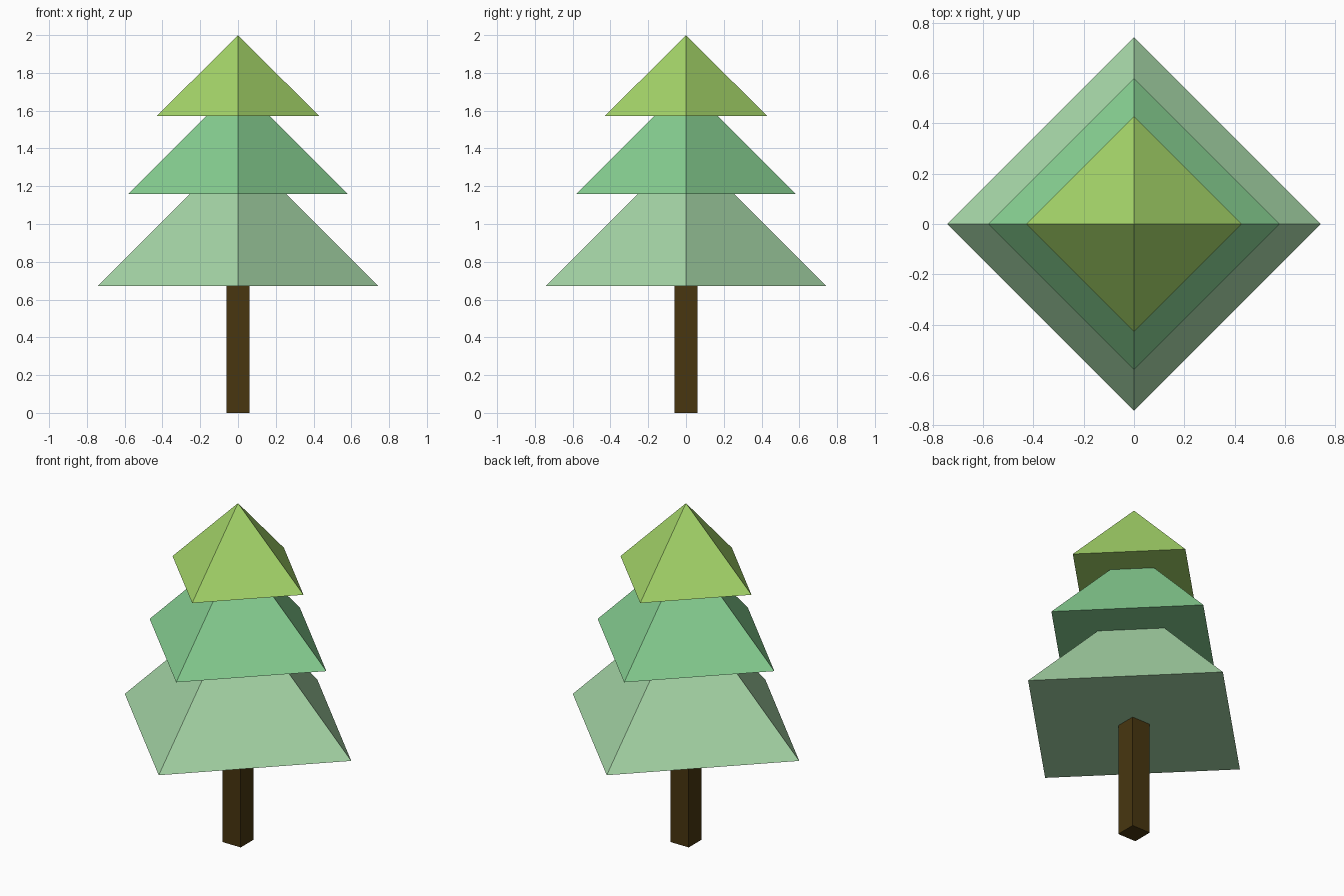
import bpy
import math

if "Cube" in bpy.data.objects:
    bpy.data.objects.remove(bpy.data.objects["Cube"])


def material(name, rgb):
    """Flat colour from 0-255 sRGB values."""
    def lin(c):
        c /= 255
        return c / 12.92 if c <= 0.04045 else ((c + 0.055) / 1.055) ** 2.4
    mat = bpy.data.materials.new(name)
    mat.diffuse_color = (*[lin(c) for c in rgb], 1)
    mat.use_nodes = True
    mat.node_tree.nodes["Principled BSDF"].inputs["Base Color"].default_value = mat.diffuse_color
    return mat


def four_sided(name, r_bottom, r_top, z0, z1, mat, turn=0.0):
    """Four-sided pyramid or post between two heights, corners on the axes unless turned."""
    bpy.ops.mesh.primitive_cone_add(vertices=4, radius1=r_bottom, radius2=r_top,
                                    depth=z1 - z0, location=(0, 0, (z0 + z1) / 2),
                                    rotation=(0, 0, turn))
    obj = bpy.context.object
    obj.name = name
    obj.data.materials.append(mat)
    return obj


# Square trunk, sides facing the axes, ending at the lowest tier
trunk_r = 0.06 * math.sqrt(2)
four_sided("trunk", trunk_r, trunk_r, 0, 0.69,
           material("dark brown", (72, 54, 16)), math.radians(45))

# Foliage tiers: name, corner radius, base height, apex height, colour
tiers = [
    ("lower_foliage", 0.742, 0.672, 1.415, "pale green", (166, 214, 167)),
    ("middle_foliage", 0.579, 1.16, 1.74, "mint green", (135, 208, 146)),
    ("top_foliage", 0.429, 1.572, 2.0, "lime green", (165, 214, 106)),
]
for name, radius, base, apex, colour, rgb in tiers:
    four_sided(name, radius, 0, base, apex, material(colour, rgb))
